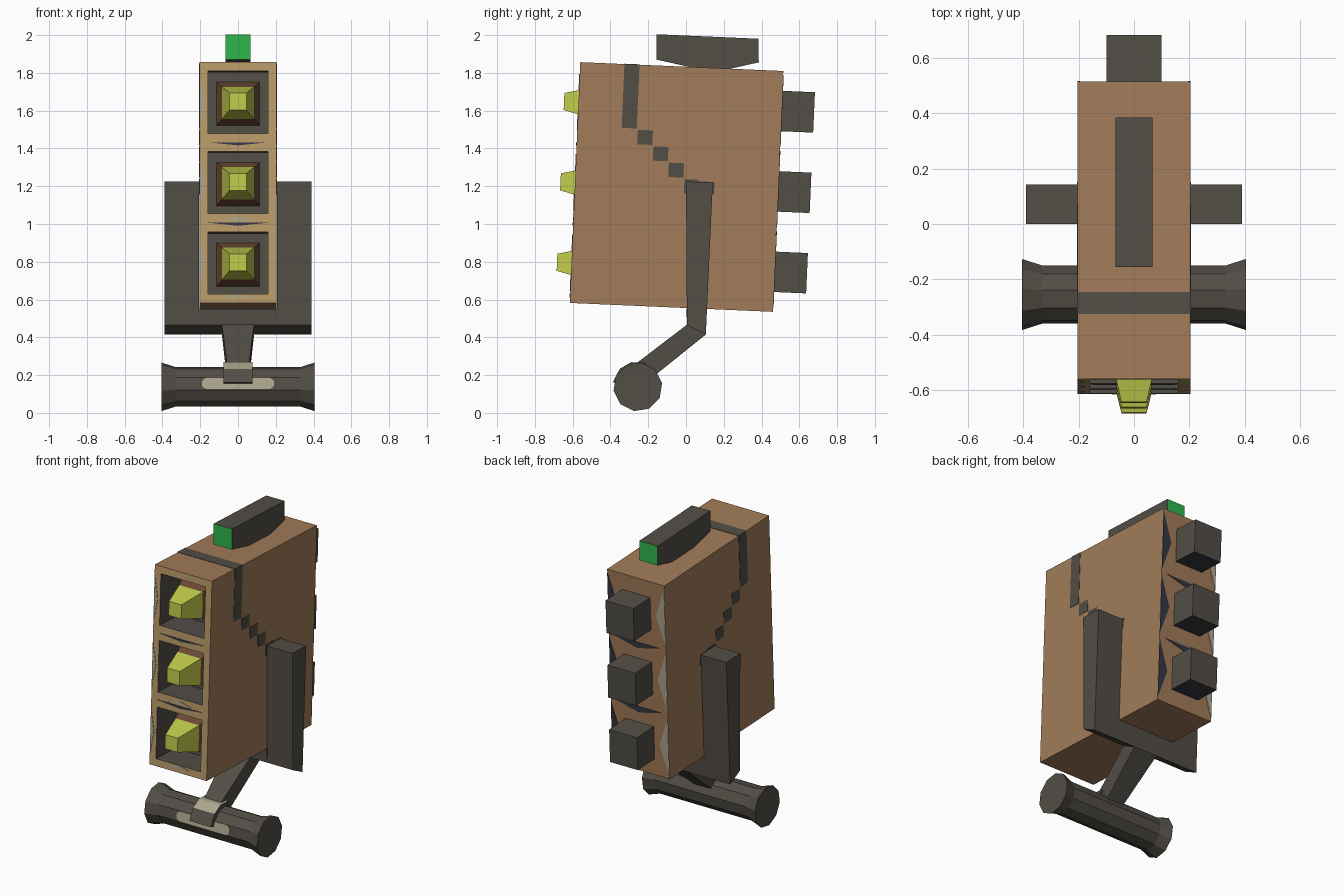
import bpy, bmesh, math
from mathutils import Matrix, Vector

cube = bpy.data.objects.get("Cube")
if cube:
    bpy.data.objects.remove(cube, do_unlink=True)


def material(name, r, g, b):
    m = bpy.data.materials.new(name)
    m.use_nodes = True
    m.diffuse_color = (r, g, b, 1)
    m.node_tree.nodes["Principled BSDF"].inputs["Base Color"].default_value = (r, g, b, 1)
    return m


BROWN = material("brown", .36, .20, .10)
TAN = material("tan", .50, .33, .145)
GREY = material("dark grey", .085, .076, .062)
YELLOW = material("yellow", .53, .60, .07)
GREEN = material("green", .028, .46, .07)
RUST = material("dark brown", .17, .075, .04)
BEIGE = material("beige", .42, .38, .27)
NAVY = material("dark blue", .035, .04, .06)

# The casing leans slightly backwards; its parts share this frame
TILT = Matrix.Translation((0, -.05, 1.196)) @ Matrix.Rotation(math.radians(-2.5), 4, 'X')
FLAT = Matrix.Identity(4)
HALF_X, HALF_Y, HALF_Z = .205, .538, .638
CELLS = (-.426, 0, .426)


def finish(name, bm, mats, frame=FLAT, rule=None, recalc=True):
    if recalc:
        bmesh.ops.recalc_face_normals(bm, faces=bm.faces)
    if rule:
        for f in bm.faces:
            f.material_index = rule(f)
    me = bpy.data.meshes.new(name)
    bm.to_mesh(me)
    bm.free()
    for m in mats:
        me.materials.append(m)
    ob = bpy.data.objects.new(name, me)
    ob.matrix_world = frame
    bpy.context.collection.objects.link(ob)
    return ob


def box(name, low, high, mats, frame=FLAT, rule=None):
    bm = bmesh.new()
    low, high = Vector(low), Vector(high)
    size = Matrix.Diagonal((*(high - low), 1))
    bmesh.ops.create_cube(bm, size=1, matrix=Matrix.Translation((low + high) / 2) @ size)
    return finish(name, bm, mats, frame, rule)


def loft(name, loops, mats, frame=FLAT, rule=None):
    """Skin a series of equal-length point loops and cap both ends."""
    bm = bmesh.new()
    rings = [[bm.verts.new(p) for p in loop] for loop in loops]
    n = len(rings[0])
    for a, b in zip(rings, rings[1:]):
        for i in range(n):
            j = (i + 1) % n
            bm.faces.new((a[i], a[j], b[j], b[i]))
    bm.faces.new(rings[0])
    bm.faces.new(rings[-1])
    return finish(name, bm, mats, frame, rule)


def side_prism(name, profile, x0, x1, mats, frame=FLAT, rule=None):
    return loft(name, [[(x, y, z) for y, z in profile] for x in (x0, x1)], mats, frame, rule)


def plate(name, points, y, mat):
    """Thin upright panel lying on the front or back of the casing."""
    loft(name, [[(x, y + d, z) for x, z in points] for d in (-.003, .003)], [mat], TILT)


# Casing with three square wells in a tan front
bm = bmesh.new()
bmesh.ops.create_cube(bm, size=1, matrix=Matrix.Diagonal((2 * HALF_X, 2 * HALF_Y, 2 * HALF_Z, 1)))
bm.normal_update()
bmesh.ops.delete(bm, geom=[f for f in bm.faces if f.normal.y < -.9], context='FACES')


def quad(points, index):
    f = bm.faces.new([bm.verts.new(p) for p in points])
    f.material_index = index


WELL_X, WELL_Z, FLOOR = .16, .165, -.34
xs = (-HALF_X, -WELL_X, WELL_X, HALF_X)
zs = [-HALF_Z] + [c + s * WELL_Z for c in CELLS for s in (-1, 1)] + [HALF_Z]
for i in range(3):
    for k in range(len(zs) - 1):
        x0, x1, z0, z1 = xs[i], xs[i + 1], zs[k], zs[k + 1]
        corners = [(x0, z0), (x1, z0), (x1, z1), (x0, z1)]
        if i != 1 or k % 2 == 0:
            quad([(x, -HALF_Y, z) for x, z in corners], 1)
            continue
        quad([(x, FLOOR, z) for x, z in corners], 2)
        for (ax, az), (bx, bz) in zip(corners, corners[1:] + corners[:1]):
            quad([(ax, -HALF_Y, az), (bx, -HALF_Y, bz), (bx, FLOOR, bz), (ax, FLOOR, az)], 2)
bmesh.ops.remove_doubles(bm, verts=bm.verts, dist=.0001)
finish("casing", bm, [BROWN, TAN, GREY], TILT, recalc=False)

# Lamps in the wells and blocks on the back
for n, c in enumerate(CELLS, 1):
    loops = [[(sx * h, y, c + sz * h) for sx, sz in ((-1, -1), (1, -1), (1, 1), (-1, 1))]
             for h, y in ((.115, FLOOR), (.085, -.455), (.045, -.615))]
    loft(f"lamp_{n}", loops, [YELLOW, RUST], TILT,
         lambda f: int(f.calc_center_median().y > -.45))
    box(f"back_block_{n}", (-.1, .53, c - .107), (.1, .71, c + .107), [GREY, NAVY], TILT,
        lambda f: int(f.normal.z < -.9))
    for side, mat in ((-1, BEIGE), (1, NAVY)):
        edge = side * (HALF_X - .001)
        plate(f"back_wedge_{n}", [(edge, c - .19), (edge, c + .19), (side * .14, c)], HALF_Y, mat)
    plate(f"front_wedge_{n}", [(-.203, c - .15), (-.203, c + .15), (-.178, c)], -HALF_Y, BEIGE)

# Slits between the cells
for c in (-.213, .213):
    plate("back_slit", [(-.16, c), (.16, c), (0, c - .04)], HALF_Y, NAVY)
    plate("front_slit", [(-.16, c), (.16, c), (0, c - .016)], -HALF_Y, NAVY)
for c in (-.213, -.62):
    plate("front_gap", [(-.08, c + .01), (.08, c + .01), (0, c + .03)], -HALF_Y, BEIGE)

# Stripe over the top, then steps down both sides
SKIN = HALF_X + .002
box("stripe", (-SKIN, -.304, .30), (SKIN, -.224, HALF_Z + .002), [GREY], TILT)
for y, z in ((-.178, .255), (-.092, .172), (-.006, .089), (.08, .005)):
    box("stripe_step", (-SKIN, y - .04, z - .038), (SKIN, y + .04, z + .038), [GREY], TILT)
box("stripe_end", (-SKIN, .10, -.03), (SKIN, .20, .035), [GREY], TILT)

# Top handle with green ends
side_prism("top_handle", [(-.14, .803), (.40, .803), (.406, .678), (.25, .636), (.05, .636), (-.135, .669)],
           -.066, .066, [GREY, GREEN], TILT, lambda f: int(abs(f.normal.y) > .9))

# U-shaped bracket
for name, s in (("left_arm", 1), ("right_arm", -1)):
    side_prism(name, [(0, 1.225), (.142, 1.22), (.105, .415), (.005, .465)], s * .207, s * .39, [GREY])
side_prism("bracket_base", [(.003, .55), (.11, .55), (.105, .415), (.005, .465)], -.207, .207, [GREY])

# Strut tapering down to the foot
loft("strut", [[(-w, y0, z0), (w, y0, z0), (w, y1, z1), (-w, y1, z1)]
               for w, y0, z0, y1, z1 in ((.085, .005, .467, .105, .415), (.058, -.27, .257, -.20, .17))],
     [GREY])

# Ten-sided foot bar with flared ends
FOOT_Y, FOOT_Z = -.255, .138


def around(radius, degrees):
    a = math.radians(degrees)
    return FOOT_Y - radius * math.cos(a), FOOT_Z + radius * math.sin(a)


loft("foot_bar", [[(x, *around(r, 27 + 36 * i)) for i in range(10)]
                  for x, r in ((-.405, .13), (-.33, .106), (.33, .106), (.405, .13))], [GREY])

# Clasp holding the strut and pale patch on the foot
side_prism("foot_clasp", [around(.135, a) for a in (10, 45, 75, 110)] + [(FOOT_Y, FOOT_Z)],
           -.078, .078, [GREY, BEIGE], rule=lambda f: int(f.normal.z > .7))
patch = [(s * x, t * z) for s, t, pts in
         ((1, 1, ((.19, .015), (.17, .032))), (-1, 1, ((.17, .032), (.19, .015))),
          (-1, -1, ((.19, .015), (.17, .032))), (1, -1, ((.17, .032), (.19, .015)))) for x, z in pts]
PATCH = Matrix.Translation((0, *around(.102, 9))) @ Matrix.Rotation(math.radians(-9), 4, 'X')
loft("foot_patch", [[(x, y, z) for x, z in patch] for y in (-.003, .003)], [BEIGE], PATCH)
